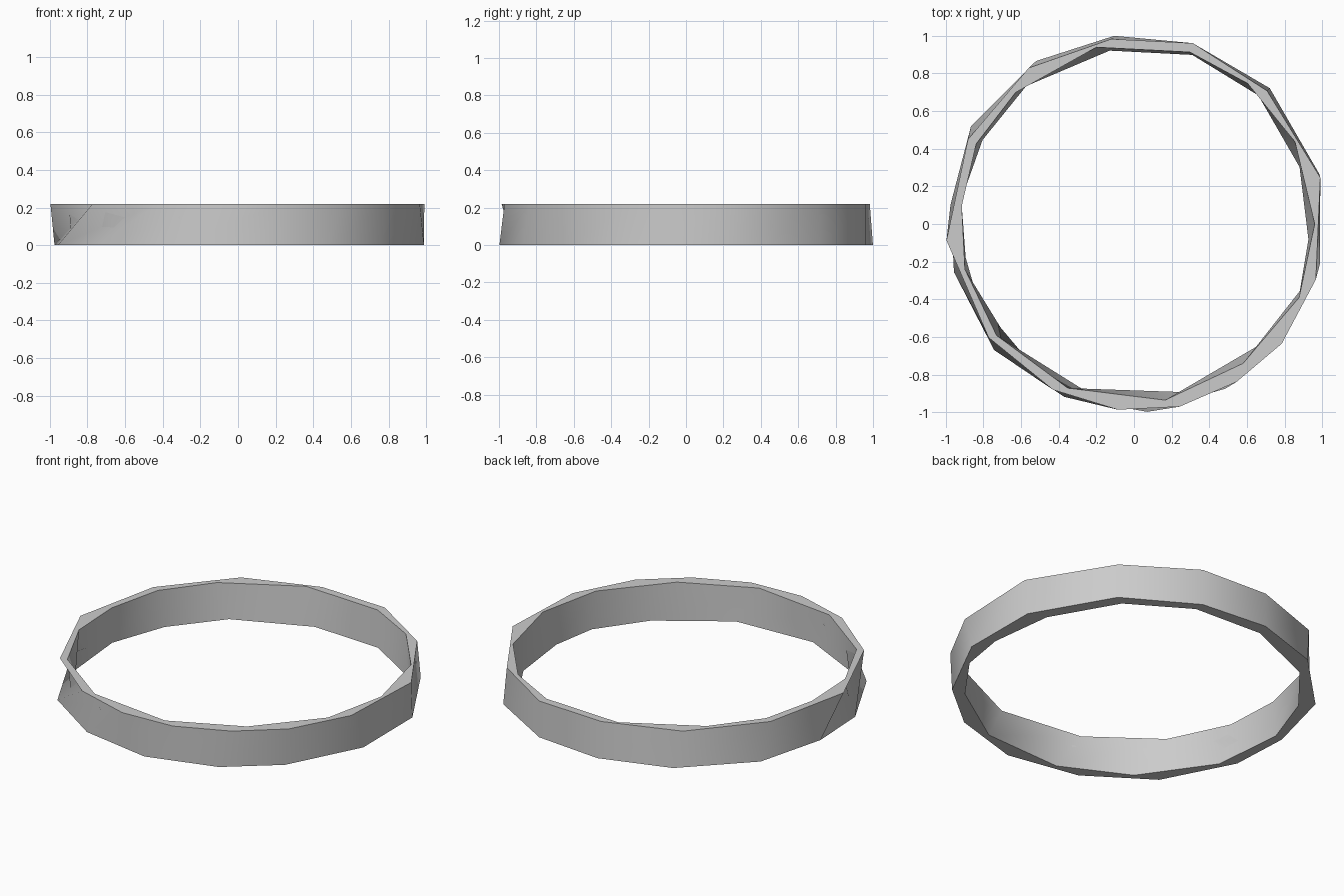
import bpy
import bmesh
from math import radians, cos, sin

default = bpy.data.objects.get("Cube")
if default:
    bpy.data.objects.remove(default, do_unlink=True)

HEIGHT = 0.22

# Irregular rim outlines: (angle in degrees, radius in hundredths)
OUTER_TOP = [(14, 102), (45, 100), (72, 101), (97, 99), (124, 100), (153, 99), (185, 100),
             (218, 98), (244, 98), (265, 99), (284, 100), (303, 100), (321, 101), (343, 101)]
OUTER_BOTTOM = [(15, 102), (45, 102), (72, 101), (96, 100.5), (121, 101), (149, 101), (174, 98),
                (195, 99), (222, 100), (248, 99), (274, 100), (299, 100), (320, 100), (348, 101)]
INNER_TOP = [(27, 96), (51, 96), (72, 96), (102, 96), (132, 94), (153, 94), (174, 92),
             (195, 93), (219, 94), (248, 94), (280, 95), (308, 94), (336, 96), (360, 96)]
INNER_BOTTOM = [(19, 93), (46, 95), (71, 95), (98, 93), (128, 93), (151, 92), (173, 93),
                (200, 94), (230, 94), (257, 94), (288, 94), (317, 93), (338, 95), (355, 93)]


def make_material(name, colour):
    material = bpy.data.materials.new(name)
    material.use_nodes = True
    material.diffuse_color = colour
    shader = next(n for n in material.node_tree.nodes if n.type == "BSDF_PRINCIPLED")
    shader.inputs["Base Color"].default_value = colour
    return material


def add_loop(bm, outline, height):
    """Place one closed rim outline at the given height."""
    loop = []
    for angle, radius in outline:
        a, r = radians(angle), radius / 100
        loop.append(bm.verts.new((r * cos(a), r * sin(a), height)))
    return loop


def bridge(bm, first, second):
    """Join two matching closed outlines with a band of quads."""
    count = len(first)
    for i in range(count):
        j = (i + 1) % count
        bm.faces.new((first[i], first[j], second[j], second[i]))


# Ring band: outer wall, top rim, inner wall and bottom rim
bm = bmesh.new()
loops = [add_loop(bm, OUTER_BOTTOM, 0), add_loop(bm, OUTER_TOP, HEIGHT),
         add_loop(bm, INNER_TOP, HEIGHT), add_loop(bm, INNER_BOTTOM, 0)]
for index, loop in enumerate(loops):
    bridge(bm, loop, loops[(index + 1) % len(loops)])
bmesh.ops.recalc_face_normals(bm, faces=bm.faces)

mesh = bpy.data.meshes.new("ring_band")
bm.to_mesh(mesh)
bm.free()
ring = bpy.data.objects.new("ring_band", mesh)
bpy.context.collection.objects.link(ring)
mesh.materials.append(make_material("plain grey", (0.6, 0.6, 0.6, 1)))

# Smooth walls with crisp rim edges
bpy.ops.object.select_all(action="DESELECT")
ring.select_set(True)
bpy.context.view_layer.objects.active = ring
bpy.ops.object.shade_smooth_by_angle(angle=radians(40))
